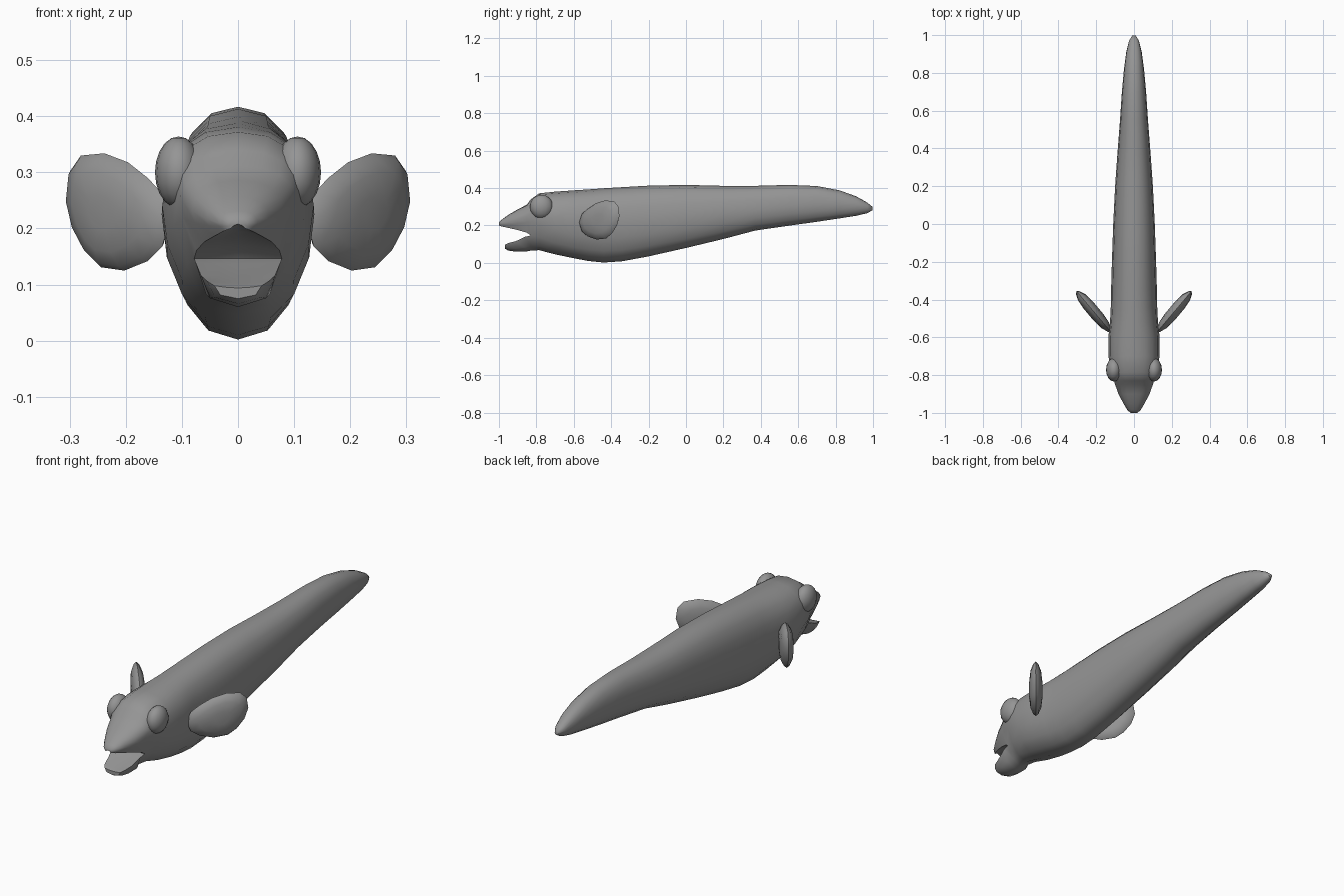
import bpy, bmesh, math
from mathutils import Vector

if "Cube" in bpy.data.objects:
    bpy.data.objects.remove(bpy.data.objects["Cube"])

grey = bpy.data.materials.new("grey")
grey.diffuse_color = (0.3, 0.3, 0.3, 1)
grey.use_nodes = True
grey.node_tree.nodes["Principled BSDF"].inputs["Base Color"].default_value = grey.diffuse_color
N = 16


def finish(bm, name, angle=60):
    bmesh.ops.recalc_face_normals(bm, faces=bm.faces)
    me = bpy.data.meshes.new(name)
    bm.to_mesh(me)
    bm.free()
    ob = bpy.data.objects.new(name, me)
    bpy.context.collection.objects.link(ob)
    me.materials.append(grey)
    bpy.ops.object.select_all(action='DESELECT')
    ob.select_set(True)
    bpy.context.view_layer.objects.active = ob
    bpy.ops.object.shade_smooth_by_angle(angle=math.radians(angle))
    return ob


def section(y, w, bot, mid, top, low=1.0):
    """Egg-shaped cross-section, widest at mid; low > 1 pinches the underside."""
    pts = []
    for k in range(N):
        a = 2 * math.pi * k / N
        c, s = math.cos(a), math.sin(a)
        x = w * math.copysign(abs(c) ** 0.88, c)
        z = mid + (top - mid) * s ** 0.88 if s > 0 else mid - (mid - bot) * (-s) ** low
        pts.append(Vector((x, y, z)))
    return pts


def bridge(bm, a, b):
    for i in range(len(a)):
        j = (i + 1) % len(a)
        bm.faces.new((a[i], a[j], b[j], b[i]))


def across(p, q, lift):
    """Three points spanning the mouth from p to q."""
    return [p.lerp(q, t) + Vector((0, 0, lift * h)) for t, h in ((.25, .7), (.5, 1), (.75, .7))]


# Body: y, half width, bottom, widest height, top, underside pinch
stations = [
    (-.83, .106, .066, .265, .340, 1.5), (-.785, .123, .068, .260, .372, 1.3),
    (-.70, .135, .046, .240, .381, 1.1), (-.60, .136, .025, .225, .388, 1),
    (-.52, .127, .010, .220, .393, 1), (-.44, .123, .002, .215, .399, 1),
    (-.34, .121, .009, .215, .405, 1), (-.20, .117, .035, .225, .413, 1),
    (0, .110, .080, .245, .417, 1), (.20, .100, .128, .265, .412, 1),
    (.37, .088, .173, .280, .412, 1), (.55, .074, .199, .300, .417, 1),
    (.70, .064, .220, .310, .411, 1), (.82, .053, .238, .312, .388, 1),
    (.91, .041, .252, .306, .356, 1), (.97, .026, .266, .298, .322, 1),
    (.997, .010, .282, .292, .300, 1)]
bm = bmesh.new()
rings = [[bm.verts.new(p) for p in section(*s)] for s in stations]
for a, b in zip(rings, rings[1:]):
    bridge(bm, a, b)
bm.faces.new(rings[-1])

# The jaws split at the two mouth corners of the front section
UP = [14, 15] + list(range(0, 11))
LOW = [10, 11, 12, 13, 14]
front = rings[0]
hinge = [bm.verts.new(p) for p in across(front[10].co, front[14].co, 0)]

# Snout: y, half width, mouth corner height, widest height, top
prev = [front[k] for k in UP] + hinge
for y, w, cz, mid, top in [(-.85, .100, .161, .252, .312), (-.90, .082, .176, .232, .286),
                           (-.95, .056, .187, .217, .257), (-.985, .035, .195, .210, .231),
                           (-1, .018, .200, .207, .217)]:
    p = section(y, w, mid - (mid - cz) / .595, mid, top, 1.5)
    pts = [p[k] for k in UP] + across(p[10], p[14], .008)
    ring = [bm.verts.new(q) for q in pts]
    bridge(bm, prev, ring)
    prev = ring
bm.faces.new(prev)

# Lower jaw: y, half width, floor height, bottom
prev = [front[k] for k in LOW] + hinge[::-1]
for y, w, floor, bot in [(-.86, .076, .140, .060), (-.91, .066, .116, .060),
                         (-.95, .055, .106, .066), (-.967, .042, .098, .075)]:
    arc = [Vector((w * u, y, floor + (bot - floor) * v))
           for u, v in ((-1, 0), (-.75, .72), (0, 1), (.75, .72), (1, 0))]
    ring = [bm.verts.new(q) for q in arc + across(arc[4], arc[0], -.004)]
    bridge(bm, prev, ring)
    prev = ring
bm.faces.new(prev)
finish(bm, "body")

# Pectoral fin outline: distance from the root, height
OUTLINE = [(0, .215), (.02, .262), (.06, .290), (.115, .318), (.18, .334), (.245, .330),
           (.275, .302), (.283, .250), (.265, .200), (.230, .157), (.190, .131),
           (.125, .125), (.06, .142), (.02, .168)]

for side, label in ((1, "right"), (-1, "left")):
    # Fin: lens-shaped plate swept backwards
    bm = bmesh.new()
    root, out = Vector((.122 * side, -.572, 0)), Vector((.645 * side, .765, 0))
    thick = Vector((.765 * side, -.645, 0))
    cs, cz = .15, .228
    loops = []
    for scale, t in ((.3, -.031), (.68, -.025), (.92, -.012), (1, 0),
                     (.92, .012), (.68, .025), (.3, .031)):
        loops.append([bm.verts.new(root + out * (cs + (s - cs) * scale) + thick * t
                                   + Vector((0, 0, cz + (z - cz) * scale))) for s, z in OUTLINE])
    for a, b in zip(loops, loops[1:]):
        bridge(bm, a, b)
    bm.faces.new(loops[0])
    bm.faces.new(loops[-1])
    finish(bm, label + "_fin")

    # Bulging eye
    bm = bmesh.new()
    bmesh.ops.create_uvsphere(bm, u_segments=16, v_segments=10, radius=1)
    for v in bm.verts:
        v.co = Vector((side * .106 + v.co.x * .042, -.772 + v.co.y * .062, .300 + v.co.z * .064))
    finish(bm, label + "_eye")
